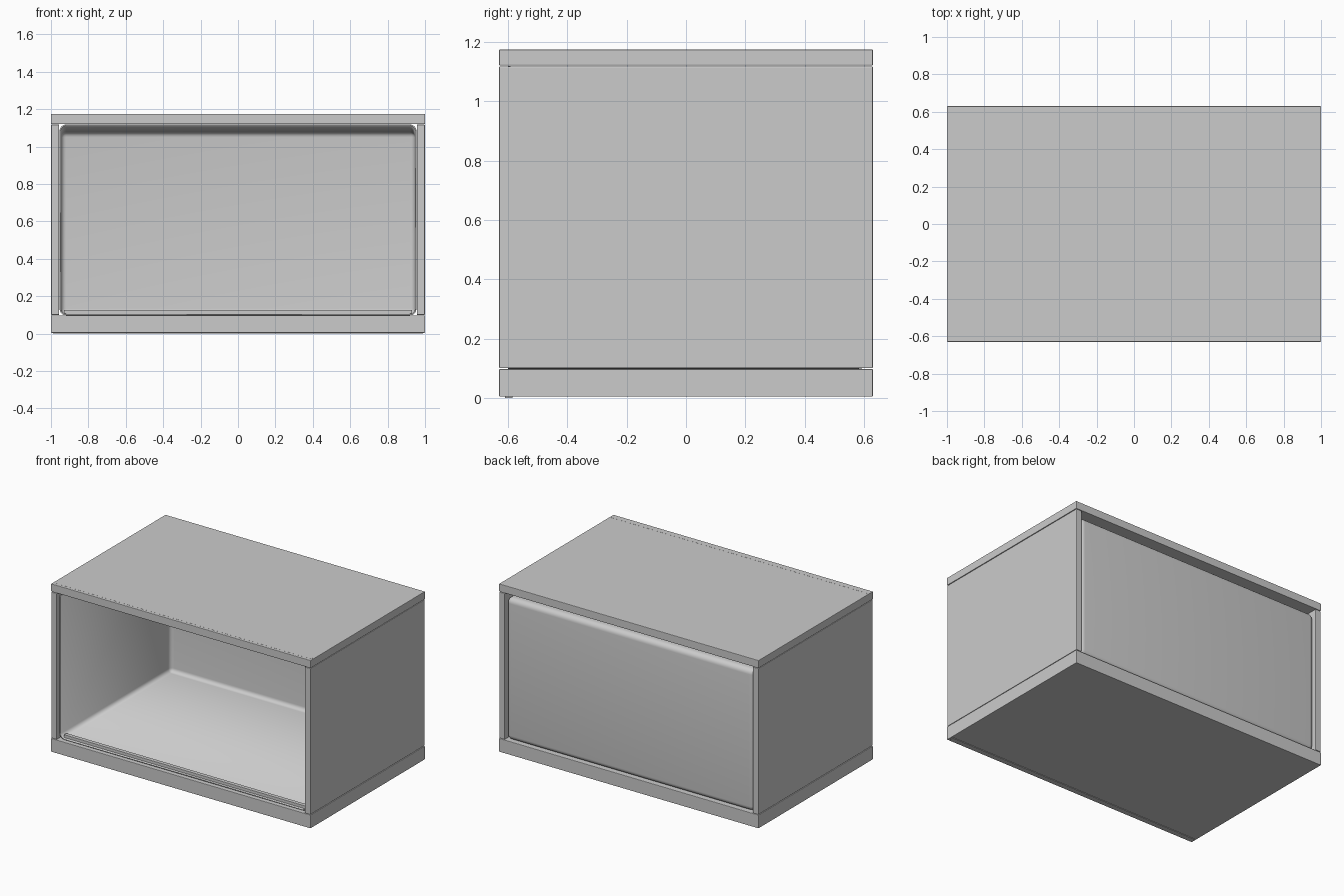
import bpy, bmesh

if "Cube" in bpy.data.objects:
    bpy.data.objects.remove(bpy.data.objects["Cube"])

Y = 0.63  # half depth


def finish(bm, name):
    mesh = bpy.data.meshes.new(name)
    bm.to_mesh(mesh)
    bm.free()
    ob = bpy.data.objects.new(name, mesh)
    bpy.context.collection.objects.link(ob)
    return ob


def box_mesh(x, y, z):
    bm = bmesh.new()
    bmesh.ops.create_cube(bm, size=1)
    for v in bm.verts:
        v.co = [(a + b) / 2 + c * (b - a) for c, (a, b) in zip(v.co, (x, y, z))]
    return bm


def box(name, x, y, z, bevel=0.003):
    ob = finish(box_mesh(x, y, z), name)
    if bevel:
        m = ob.modifiers.new("soft_edges", "BEVEL")
        m.width = bevel
        m.segments = 2
    return ob


# Base and top slabs
box("base_slab", (-1, 1), (-Y, Y), (0.004, 0.097))
box("top_slab", (-1, 1), (-Y, Y), (1.12, 1.174))

# Side panels, with a hairline gap to the slabs
for s, side in ((-1, "left"), (1, "right")):
    xs = sorted((s * 0.956, s * 0.999))
    box(side + "_panel", xs, (-Y, Y), (0.1, 1.117))

# Front seam strips set into the slabs
box("base_seam_strip", (-0.99, 0.99), (-0.61, -0.585), (0, 0.096), 0)
box("top_seam_strip", (-0.99, 0.99), (-0.61, -0.585), (1.121, 1.1745), 0)

# Thin rounded liner, open at the front, ceiling dipping towards the back
bm = box_mesh((-0.954, 0.954), (-0.6, 0.618), (0.098, 1.118))
for v in bm.verts:
    if v.co.y > 0 and v.co.z > 1:
        v.co.z = 1.085
front = [f for f in bm.faces if f.normal.y < -0.9 or all(v.co.y < 0 for v in f.verts)]
bmesh.ops.delete(bm, geom=front, context="FACES")
edges = [e for e in bm.edges if len(e.link_faces) == 2]
bmesh.ops.bevel(bm, geom=edges, offset=0.035, segments=6, profile=0.5, affect="EDGES")
bmesh.ops.recalc_face_normals(bm, faces=bm.faces)
back = max(bm.faces, key=lambda f: f.calc_center_median().y)
if back.normal.y < 0:
    bmesh.ops.reverse_faces(bm, faces=bm.faces)
liner = finish(bm, "inner_liner")
m = liner.modifiers.new("wall_thickness", "SOLIDIFY")
m.thickness = 0.008
m.offset = -1
bpy.context.view_layer.objects.active = liner
liner.select_set(True)
bpy.ops.object.shade_smooth_by_angle()

# Low door track along the front of the floor
box("door_track", (-0.93, 0.93), (-0.588, -0.56), (0.104, 0.126), 0.002)
